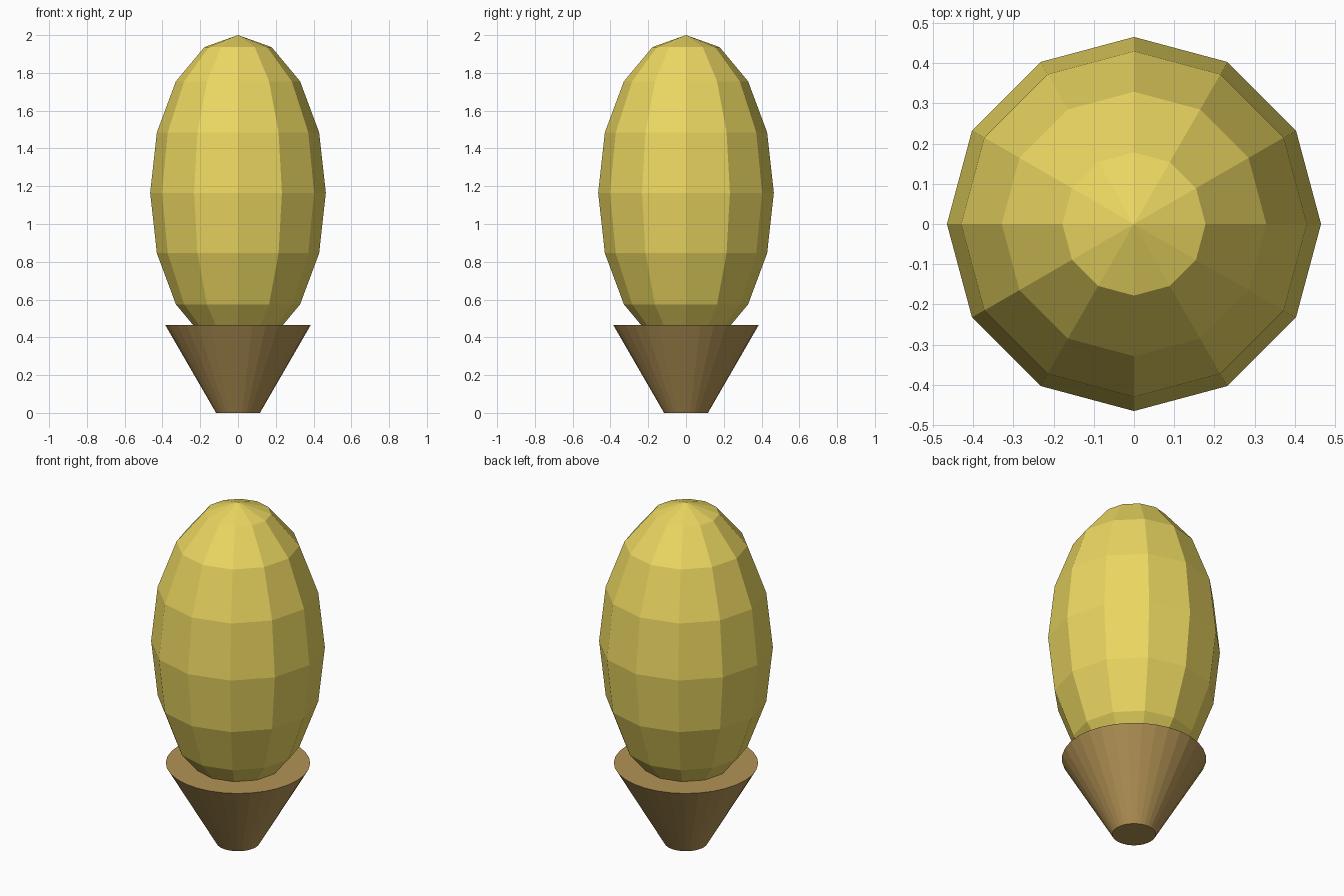
import bpy

if "Cube" in bpy.data.objects:
    bpy.data.objects.remove(bpy.data.objects["Cube"])


def paint(obj, name, color):
    mat = bpy.data.materials.new(name)
    mat.diffuse_color = color
    mat.use_nodes = True
    mat.node_tree.nodes["Principled BSDF"].inputs["Base Color"].default_value = mat.diffuse_color
    obj.name = name
    obj.data.materials.append(mat)


# Faceted egg-shaped body
bpy.ops.mesh.primitive_uv_sphere_add(segments=12, ring_count=8, radius=1, location=(0, 0, 1.165))
body = bpy.context.object
body.scale = (0.465, 0.465, 0.835)
bpy.ops.object.transform_apply(location=False, rotation=False, scale=True)
bpy.ops.object.shade_flat()
paint(body, "body", (0.83, 0.68, 0.12, 1))

# Flared base, closed at both ends
bpy.ops.mesh.primitive_cone_add(vertices=32, radius1=0.116, radius2=0.385, depth=0.465,
                                location=(0, 0, 0.2325))
base = bpy.context.object
bpy.ops.object.shade_flat()
paint(base, "base", (0.45, 0.29, 0.09, 1))
